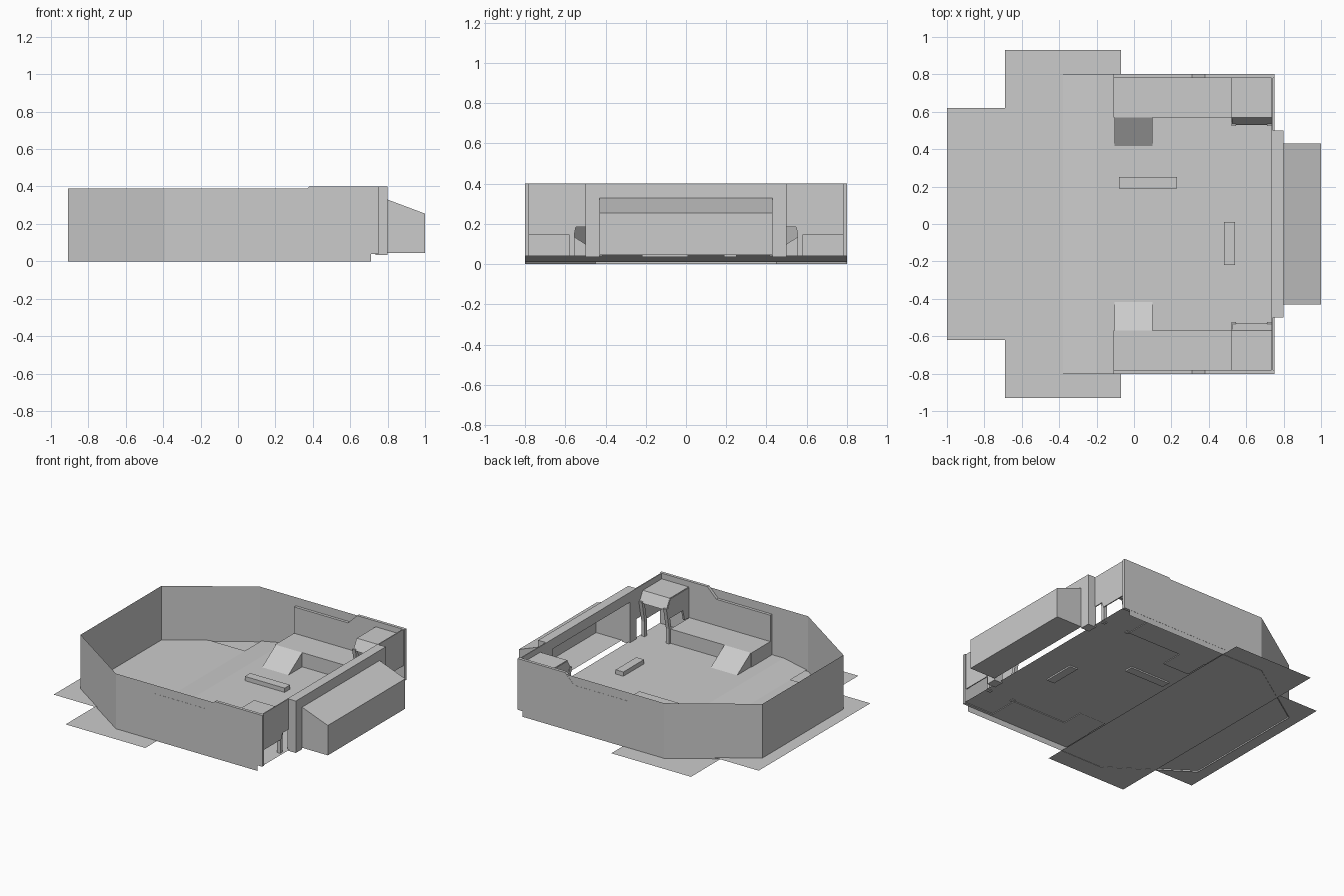
import bpy, bmesh
from mathutils import Vector

if "Cube" in bpy.data.objects:
    bpy.data.objects.remove(bpy.data.objects["Cube"])


def mesh(name, verts, faces):
    me = bpy.data.meshes.new(name)
    me.from_pydata(verts, [], faces)
    bm = bmesh.new()
    bm.from_mesh(me)
    bmesh.ops.recalc_face_normals(bm, faces=bm.faces)
    bm.to_mesh(me)
    bm.free()
    ob = bpy.data.objects.new(name, me)
    bpy.context.collection.objects.link(ob)
    return ob


def prism(name, profile, axis, a, b):
    """Extrude a closed 2D profile along an axis (x: profile is y,z; y: profile is x,z)."""
    n = len(profile)
    place = {'x': lambda p, t: (t, p[0], p[1]), 'y': lambda p, t: (p[0], t, p[1])}[axis]
    verts = [place(p, t) for t in (a, b) for p in profile]
    faces = [[i, (i + 1) % n, n + (i + 1) % n, n + i] for i in range(n)]
    faces += [list(range(n)), list(range(n, 2 * n))]
    return mesh(name, verts, faces)


def box(name, x0, x1, y0, y1, z0, z1):
    return prism(name, [(x0, z0), (x1, z0), (x1, z1), (x0, z1)], 'y', y0, y1)


def strip(name, path, axis, a, b):
    """Open sheet: sweep a polyline along an axis."""
    place = {'y': lambda p, t: (p[0], t, p[1]), 'z': lambda p, t: (p[0], p[1], t),
             'x': lambda p, t: (t, p[0], p[1])}[axis]
    n = len(path)
    ob = mesh(name, [place(p, t) for t in (a, b) for p in path],
              [[i, i + 1, n + i + 1, n + i] for i in range(n - 1)])
    if sum((p.normal.z for p in ob.data.polygons)) < -0.5:
        ob.data.flip_normals()
    return ob


FLOOR = 0.045

# Ground sheets and the raised floor with its gentle ramp
strip("rear_ground_sheet", [(-1.0, 0.01), (-0.38, 0.01)], 'y', -0.62, 0.62)
strip("wide_ground_sheet", [(-0.69, 0.002), (-0.07, 0.002)], 'y', -0.93, 0.93)
strip("room_floor", [(-0.38, 0.01), (-0.2, FLOOR), (0.75, FLOOR)], 'y', -0.8, 0.8)

# Thin outer wall with chamfered rear corners
strip("outer_wall", [(0.71, -0.8), (-0.39, -0.8), (-0.91, -0.45),
                     (-0.91, 0.45), (-0.39, 0.8), (0.71, 0.8)], 'z', 0.0, 0.39)

# Gate: posts, lintel and the sloped-roof bay beyond it
for s in (-1, 1):
    box("gate_post", 0.735, 0.8, s * 0.43, s * 0.5, 0.035, 0.4)
box("gate_lintel", 0.735, 0.8, -0.43, 0.43, 0.33, 0.4)
bay = [(0.8, FLOOR), (1.0, FLOOR), (1.0, 0.255), (0.8, 0.33)]
mesh("bay", [(x, y, z) for y in (-0.43, 0.43) for x, z in bay],
     [[0, 1, 5, 4], [1, 2, 6, 5], [2, 3, 7, 6], [0, 1, 2, 3], [4, 5, 6, 7]])

# Low blocks on the floor
box("long_block", -0.08, 0.23, 0.19, 0.25, 0.035, 0.075)
box("cross_block", 0.48, 0.54, -0.22, 0.01, 0.035, 0.075)

# Fittings repeated along both side walls
for s in (-1, 1):
    # Stepped side panel
    prism("side_panel", [(-0.11, 0.04), (0.75, 0.04), (0.75, 0.4), (0.38, 0.4),
                         (0.31, 0.33), (-0.11, 0.33)], 'y', s * 0.78, s * 0.801)
    # Walkway and its access ramp
    box("walkway", -0.11, 0.52, s * 0.57, s * 0.78, 0.04, 0.145)
    prism("ramp", [(s * 0.41, 0.04), (s * 0.57, 0.04), (s * 0.57, 0.145)],
          'x', -0.105, 0.1)
    # Booth: roof with sloping front edge, side wall, end panel
    prism("booth_roof", [(s * 0.78, 0.36), (s * 0.57, 0.36), (s * 0.53, 0.29),
                         (s * 0.55, 0.29), (s * 0.58, 0.34), (s * 0.78, 0.34)],
          'x', 0.525, 0.735)
    prism("booth_side", [(s * 0.78, 0.145), (s * 0.73, 0.145), (s * 0.71, 0.22),
                         (s * 0.56, 0.22), (s * 0.54, 0.29), (s * 0.57, 0.355),
                         (s * 0.78, 0.355)], 'x', 0.522, 0.535)
    prism("booth_end_panel", [(s * 0.78, 0.145), (s * 0.58, 0.145), (s * 0.565, 0.185),
                              (s * 0.5, 0.185), (s * 0.5, 0.4), (s * 0.78, 0.4)],
          'x', 0.735, 0.742)
    # Booth legs flare outward at the top
    for x0, x1 in ((0.52, 0.545), (0.71, 0.735)):
        prism("booth_leg", [(s * 0.555, 0.04), (s * 0.58, 0.04), (s * 0.58, 0.15),
                            (s * 0.55, 0.3), (s * 0.525, 0.3), (s * 0.555, 0.15)],
              'x', x0, x1)
